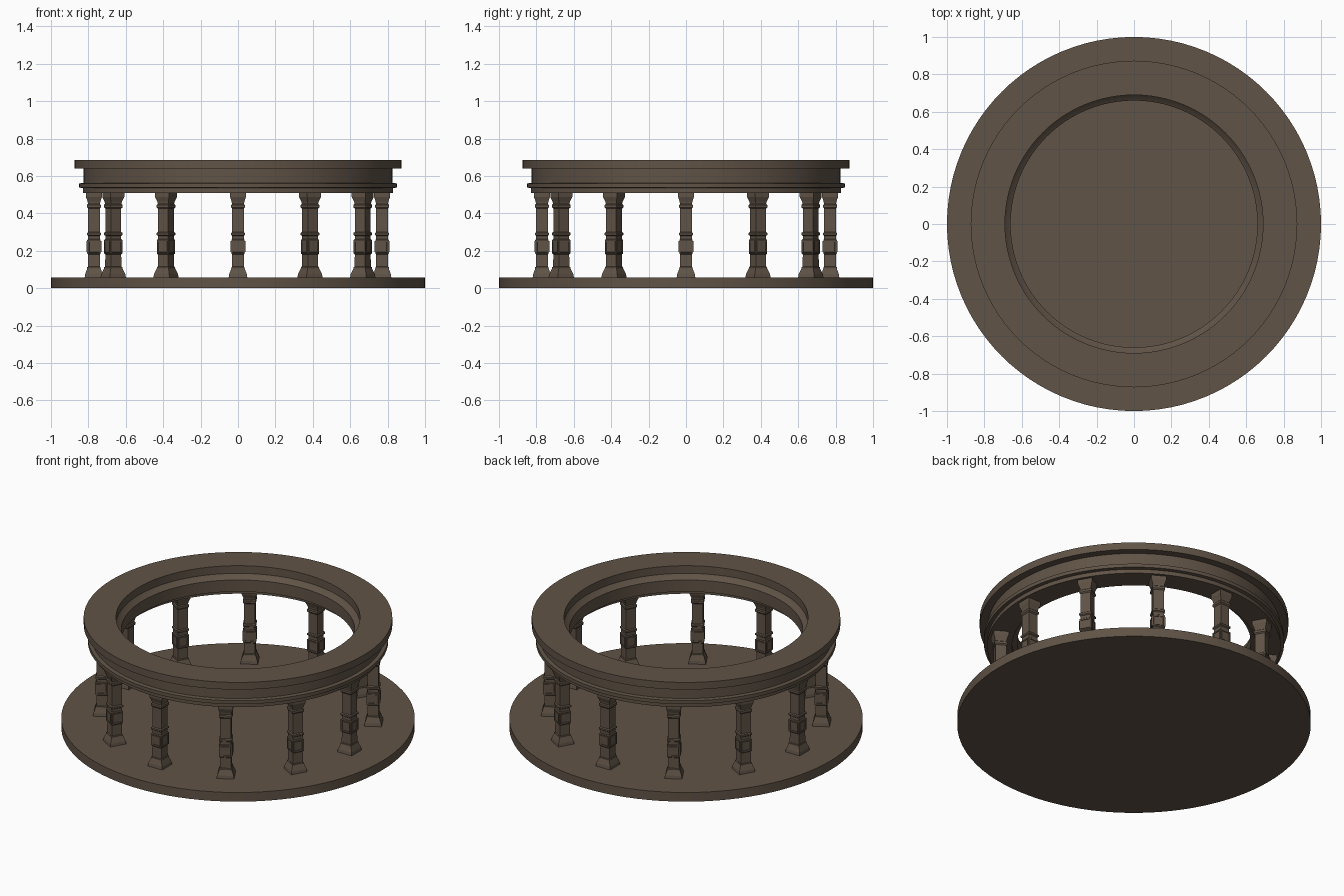
import bpy, bmesh, math
from mathutils import Matrix

if "Cube" in bpy.data.objects:
    bpy.data.objects.remove(bpy.data.objects["Cube"])

stone = bpy.data.materials.new("brown stone")
stone.diffuse_color = (0.118, 0.087, 0.062, 1)
stone.use_nodes = True
stone.node_tree.nodes["Principled BSDF"].inputs["Base Color"].default_value = stone.diffuse_color


def finish(bm, name, smooth=False):
    bmesh.ops.recalc_face_normals(bm, faces=bm.faces)
    me = bpy.data.meshes.new(name)
    bm.to_mesh(me)
    bm.free()
    me.materials.append(stone)
    ob = bpy.data.objects.new(name, me)
    bpy.context.collection.objects.link(ob)
    if smooth:
        bpy.ops.object.select_all(action='DESELECT')
        ob.select_set(True)
        bpy.context.view_layer.objects.active = ob
        bpy.ops.object.shade_smooth_by_angle(angle=math.radians(30))
    return ob


def bridge(bm, rings, closed):
    n = len(rings[0])
    faces = []
    for k in range(len(rings) if closed else len(rings) - 1):
        a, b = rings[k], rings[(k + 1) % len(rings)]
        faces.append([bm.faces.new((a[i], a[(i + 1) % n], b[(i + 1) % n], b[i])) for i in range(n)])
    return faces


def ring(bm, r, z, n, offset=0.0):
    return [bm.verts.new((r * math.cos(offset + 2 * math.pi * i / n),
                          r * math.sin(offset + 2 * math.pi * i / n), z)) for i in range(n)]


SEG = 96

# round floor slab
bm = bmesh.new()
rings = [ring(bm, 1, z, SEG) for z in (0, 0.057)]
bridge(bm, rings, False)
bm.faces.new(rings[0])
bm.faces.new(rings[1])
finish(bm, "floor_slab", True)

# stepped ring beam resting on the columns
beam = [(0.83, 0.51), (0.83, 0.535), (0.85, 0.538), (0.85, 0.56), (0.827, 0.563),
        (0.827, 0.64), (0.873, 0.64), (0.873, 0.685), (0.69, 0.685), (0.69, 0.637),
        (0.68, 0.625), (0.66, 0.61), (0.66, 0.537), (0.69, 0.535), (0.69, 0.51)]
bm = bmesh.new()
bridge(bm, [ring(bm, r, z, SEG) for r, z in beam], True)
finish(bm, "ring_beam", True)

# square column: (half width, height) from foot to capital
profile = [(0.050, 0.055), (0.047, 0.075), (0.036, 0.105), (0.036, 0.112), (0.032, 0.115),
           (0.031, 0.18), (0.036, 0.185), (0.036, 0.258), (0.031, 0.262), (0.031, 0.28),
           (0.037, 0.285), (0.037, 0.295), (0.031, 0.30), (0.031, 0.425), (0.037, 0.432),
           (0.037, 0.445), (0.032, 0.45), (0.034, 0.462), (0.043, 0.488), (0.043, 0.512)]
bm = bmesh.new()
rings = [ring(bm, h * math.sqrt(2), z, 4, math.pi / 4) for h, z in profile]
bands = bridge(bm, rings, False)
bm.faces.new(rings[0])
bm.faces.new(rings[-1])
bmesh.ops.recalc_face_normals(bm, faces=bm.faces)
# raised frame with sunken panel on each side of the block
bmesh.ops.inset_individual(bm, faces=bands[6], thickness=0.009, depth=0.0)
bmesh.ops.inset_individual(bm, faces=bands[6], thickness=0.001, depth=0.003)
bmesh.ops.inset_individual(bm, faces=bands[6], thickness=0.005, depth=0.0)
bmesh.ops.inset_individual(bm, faces=bands[6], thickness=0.001, depth=-0.003)
first = finish(bm, "column_1")
mesh = first.data

# twelve columns around the circle, each turned to face the centre
for i in range(12):
    ob = first if i == 0 else bpy.data.objects.new(f"column_{i + 1}", mesh)
    if i:
        bpy.context.collection.objects.link(ob)
    ob.matrix_world = Matrix.Rotation(i * math.pi / 6, 4, 'Z') @ Matrix.Translation((0.77, 0, 0))
